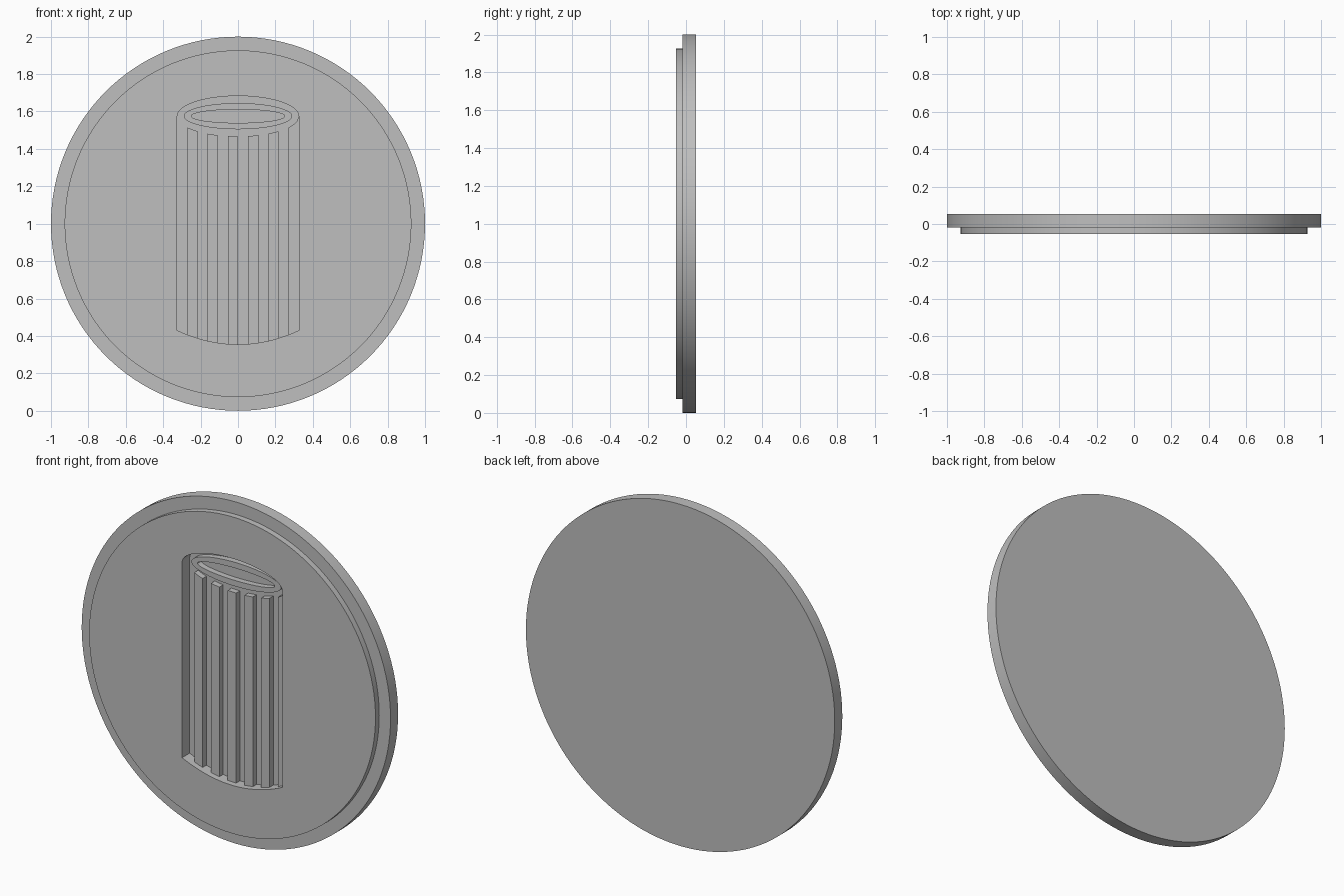
import bpy
import bmesh
from math import sin, cos, pi, sqrt

cube = bpy.data.objects.get("Cube")
if cube:
    bpy.data.objects.remove(cube, do_unlink=True)

grey = bpy.data.materials.new("plain_grey")
grey.use_nodes = True
colour = (0.52, 0.52, 0.52, 1)
grey.diffuse_color = colour
grey.node_tree.nodes["Principled BSDF"].inputs["Base Color"].default_value = colour

# Depth levels from front to back, and the column outline sizes
FRONT, STEP, FLOOR, BACK = -0.0525, -0.0175, 0.0175, 0.0525
HALF, TOP_Z, TOP_B = 0.325, 1.575, 0.108


def add_object(name, bm):
    bmesh.ops.recalc_face_normals(bm, faces=bm.faces)
    mesh = bpy.data.meshes.new(name)
    bm.to_mesh(mesh)
    bm.free()
    mesh.materials.append(grey)
    obj = bpy.data.objects.new(name, mesh)
    bpy.context.collection.objects.link(obj)
    return obj


def activate(obj):
    bpy.ops.object.select_all(action="DESELECT")
    obj.select_set(True)
    bpy.context.view_layer.objects.active = obj


def smooth(obj):
    activate(obj)
    bpy.ops.object.shade_smooth_by_angle(angle=pi / 6)


def prism(name, outline, y0, y1):
    """Extrude an x-z outline from y0 to y1."""
    bm = bmesh.new()
    face = bm.faces.new([bm.verts.new((x, y0, z)) for x, z in outline])
    ext = bmesh.ops.extrude_face_region(bm, geom=[face])
    verts = [v for v in ext["geom"] if isinstance(v, bmesh.types.BMVert)]
    bmesh.ops.translate(bm, vec=(0, y1 - y0, 0), verts=verts)
    return add_object(name, bm)


def rings(name, loops, closed):
    """Bridge elliptical loops given as (half width, half height, centre z, y)."""
    n = 128
    bm = bmesh.new()
    rows = [[bm.verts.new((a * cos(2 * pi * i / n), y, z + b * sin(2 * pi * i / n)))
             for i in range(n)] for a, b, z, y in loops]
    pairs = list(zip(rows, rows[1:]))
    if closed:
        pairs.append((rows[-1], rows[0]))
    else:
        bm.faces.new(rows[0])
        bm.faces.new(rows[-1])
    for r, s in pairs:
        for i in range(n):
            j = (i + 1) % n
            bm.faces.new((r[i], r[j], s[j], s[i]))
    return add_object(name, bm)


def bottom(x):
    return 0.355 + 0.075 * (x / HALF) ** 2


def rim_drop(x):
    return TOP_B * sqrt(max(0, 1 - (x / HALF) ** 2))


def span(x0, x1, n):
    return [x0 + (x1 - x0) * i / n for i in range(n + 1)]


# Stepped disc
R = 0.927
disc = rings("stepped_disc", [(R, R, 1, FRONT), (R, R, 1, STEP),
                              (1, 1, 1, STEP), (1, 1, 1, BACK)], False)

# Column-shaped recess cut into the front
outline = [(x, bottom(x)) for x in span(-HALF, HALF, 24)]
outline += [(HALF * cos(pi * i / 48), TOP_Z + TOP_B * sin(pi * i / 48)) for i in range(49)]
cutter = prism("recess_cutter", outline, FRONT - 0.05, FLOOR)
cutter.hide_render = True
cut = disc.modifiers.new("recess", "BOOLEAN")
cut.operation = "DIFFERENCE"
cut.solver = "EXACT"
cut.object = cutter
activate(disc)
bpy.ops.object.modifier_apply(modifier=cut.name)
bpy.data.objects.remove(cutter, do_unlink=True)
smooth(disc)

# Raised flutes; the last one meets the right-hand wall of the recess
pitch = HALF / 6
for i in range(6):
    x0 = -HALF + pitch * (2 * i + 1)
    xs = span(x0, x0 + pitch, 6)
    shape = [(x, bottom(x) - 0.004) for x in xs]
    shape += [(x, TOP_Z - rim_drop(x)) for x in reversed(xs)]
    prism(f"flute_{i + 1}", shape, STEP, FLOOR + 0.004)

# Raised oval ring at the top of the column
ring = rings("top_ring", [(0.29, 0.07, TOP_Z, FLOOR + 0.004), (0.29, 0.07, TOP_Z, STEP),
                          (0.25, 0.036, TOP_Z, STEP), (0.25, 0.036, TOP_Z, FLOOR + 0.004)], True)
smooth(ring)
